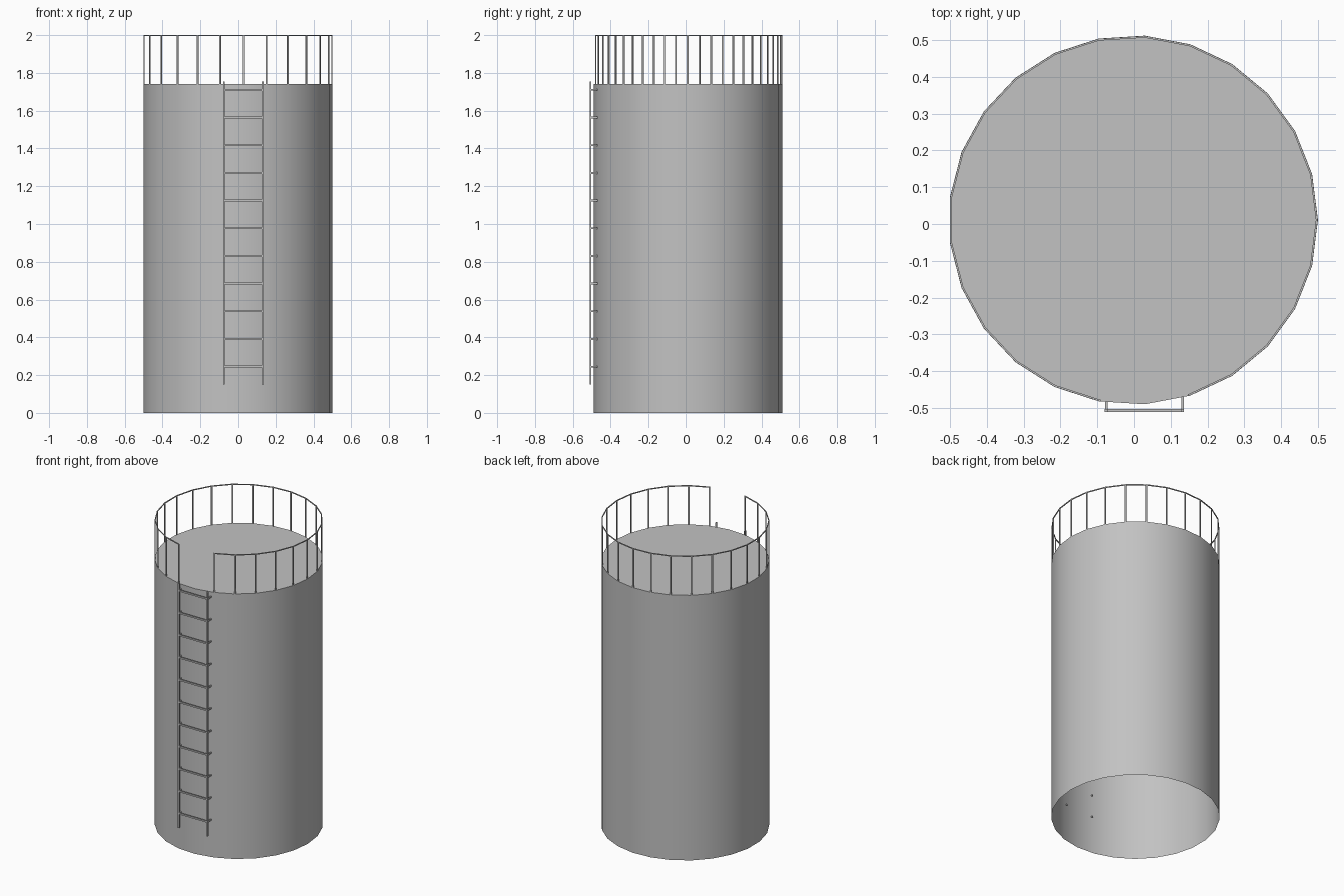
import bpy, bmesh
from math import cos, sin, tau, radians
from mathutils import Vector, Matrix

if "Cube" in bpy.data.objects:
    bpy.data.objects.remove(bpy.data.objects["Cube"])

SIDES, RADIUS = 25, 0.502
CENTRE = Vector((-0.002, 0.011, 0))
ROOF, TOP = 1.742, 2.0
GAP = 19                      # rim corner left open at the ladder

steel = bpy.data.materials.new("grey_steel")
steel.use_nodes = True
grey = (0.54, 0.54, 0.54, 1)
steel.diffuse_color = grey
steel.node_tree.nodes["Principled BSDF"].inputs["Base Color"].default_value = grey


def rim(i, z, r=RADIUS):
    a = tau * i / SIDES
    return CENTRE + Vector((r * cos(a), r * sin(a), z))


def finish(bm, name, smooth=False):
    mesh = bpy.data.meshes.new(name)
    bm.to_mesh(mesh)
    bm.free()
    obj = bpy.data.objects.new(name, mesh)
    bpy.context.collection.objects.link(obj)
    mesh.materials.append(steel)
    if smooth:
        bpy.ops.object.select_all(action="DESELECT")
        obj.select_set(True)
        bpy.context.view_layer.objects.active = obj
        bpy.ops.object.shade_smooth_by_angle(angle=radians(30))
    return obj


def bar(bm, a, b, width, depth, out):
    """Square bar from a to b; depth is measured along out."""
    along = b - a
    z = along.normalized()
    x = (out - z * out.dot(z)).normalized()
    y = z.cross(x)
    turn = Matrix((x, y, z)).transposed().to_4x4()
    size = Matrix.Diagonal((depth, width, along.length, 1))
    bmesh.ops.create_cube(bm, size=1,
                          matrix=Matrix.Translation((a + b) / 2) @ turn @ size)


# Tank wall, open at the bottom
bm = bmesh.new()
low = [bm.verts.new(rim(i, 0)) for i in range(SIDES)]
high = [bm.verts.new(rim(i, ROOF)) for i in range(SIDES)]
for i in range(SIDES):
    j = (i + 1) % SIDES
    bm.faces.new((low[i], low[j], high[j], high[i]))
# Flat roof closing the wall
bm.faces.new(high)
finish(bm, "tank", smooth=True)

# Guard rail: posts on every rim corner, with a thin hoop on top
bm = bmesh.new()
posts = [GAP + k for k in range(-SIDES + 1, 0)]
edge = RADIUS - 0.003
for i in posts:
    bar(bm, rim(i, ROOF - 0.004, edge), rim(i, TOP, edge), 0.009, 0.005, rim(i, 0) - CENTRE)
finish(bm, "railing_posts")

bm = bmesh.new()
for i in posts[:-1]:
    a, b = rim(i, TOP - 0.003, edge), rim(i + 1, TOP - 0.003, edge)
    bar(bm, a, b, 0.005, 0.006, Vector((0, 0, 1)))
finish(bm, "railing_hoop")

# Ladder: two rails, rungs, and brackets running into the wall
LEFT, RIGHT, FACE = 0.132, -0.076, -0.507
front = Vector((0, -1, 0))
up = Vector((0, 0, 1))
bm = bmesh.new()
for x in (LEFT, RIGHT):
    bar(bm, Vector((x, FACE, 0.15)), Vector((x, FACE, 1.755)), 0.009, 0.009, front)
finish(bm, "ladder_rails")

rungs, brackets = bmesh.new(), bmesh.new()
for k in range(11):
    z = 0.245 + 0.1465 * k
    bar(rungs, Vector((RIGHT, FACE, z)), Vector((LEFT, FACE, z)), 0.009, 0.01, up)
    for x, wall in ((LEFT, -0.463), (RIGHT, -0.475)):
        bar(brackets, Vector((x, FACE, z)), Vector((x, wall, z)), 0.007, 0.009, up)
finish(rungs, "ladder_rungs")
finish(brackets, "ladder_brackets")
